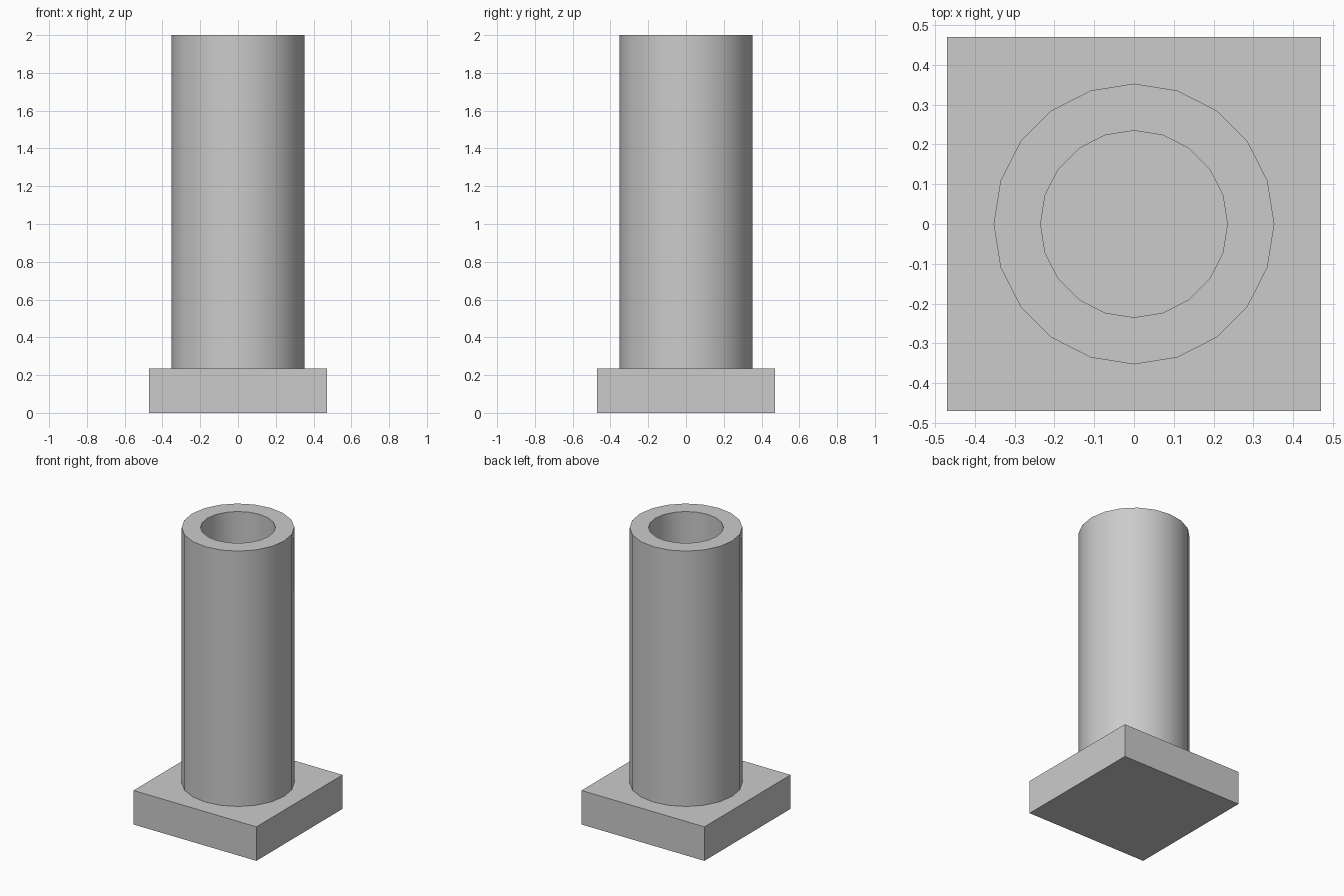
import bpy
import math
from mathutils import Vector

cube = bpy.data.objects.get("Cube")
if cube:
    bpy.data.objects.remove(cube, do_unlink=True)

SIDES = 20
BASE_HALF = 0.47
BASE_TOP = 0.235
OUTER, INNER = 0.353, 0.235

grey = bpy.data.materials.new("plain grey")
grey.use_nodes = True
colour = (0.6, 0.6, 0.6, 1)
grey.diffuse_color = colour
grey.node_tree.nodes["Principled BSDF"].inputs["Base Color"].default_value = colour


def add_part(name, verts, faces):
    mesh = bpy.data.meshes.new(name)
    mesh.from_pydata(verts, [], faces)
    mesh.materials.append(grey)
    obj = bpy.data.objects.new(name, mesh)
    bpy.context.collection.objects.link(obj)
    return obj


# Square base plate
bpy.ops.mesh.primitive_cube_add(size=1, location=(0, 0, BASE_TOP / 2))
base = bpy.context.object
base.name = "base_plate"
base.scale = (2 * BASE_HALF, 2 * BASE_HALF, BASE_TOP)
bpy.ops.object.transform_apply(location=False, rotation=False, scale=True)
base.data.materials.append(grey)

# Hollow tube: a wall profile swept around the upright axis, open at its foot
profile = [(OUTER, BASE_TOP), (OUTER, 2), (INNER, 2), (INNER, BASE_TOP)]
verts = [Vector((r * math.cos(a), r * math.sin(a), z))
         for a in (math.tau * i / SIDES for i in range(SIDES))
         for r, z in profile]
n = len(profile)
faces = []
for i in range(SIDES):
    here, there = i * n, (i + 1) % SIDES * n
    for k in range(n - 1):
        faces.append((here + k, there + k, there + k + 1, here + k + 1))
tube = add_part("tube", verts, faces)

# Smooth walls with crisp rims
bpy.ops.object.select_all(action="DESELECT")
tube.select_set(True)
bpy.context.view_layer.objects.active = tube
bpy.ops.object.shade_smooth_by_angle(angle=math.radians(30))
